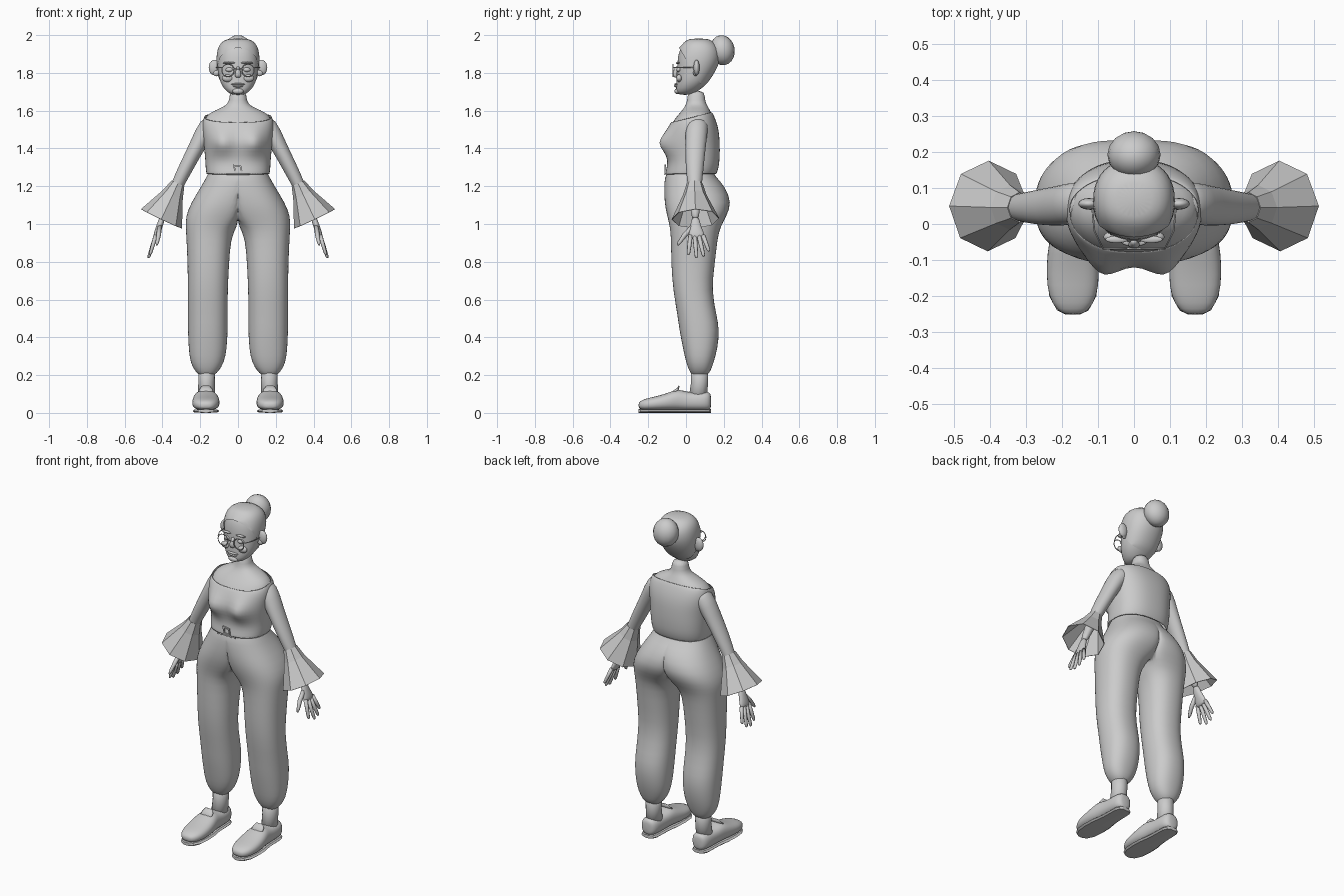
import bpy, bmesh, math
from mathutils import Vector, Matrix

if "Cube" in bpy.data.objects:
    bpy.data.objects.remove(bpy.data.objects["Cube"], do_unlink=True)

grey = bpy.data.materials.new("plain grey")
grey.use_nodes = True
COLOUR = (0.6, 0.6, 0.6, 1)
grey.diffuse_color = COLOUR
grey.node_tree.nodes["Principled BSDF"].inputs["Base Color"].default_value = COLOUR


def finish(name, bm, mirror=False, subsurf=0, smooth=True, thick=0):
    bmesh.ops.recalc_face_normals(bm, faces=bm.faces)
    me = bpy.data.meshes.new(name)
    bm.to_mesh(me)
    bm.free()
    me.materials.append(grey)
    if smooth:
        me.shade_smooth()
    ob = bpy.data.objects.new(name, me)
    bpy.context.collection.objects.link(ob)
    if mirror:
        m = ob.modifiers.new("mirror", 'MIRROR')
        m.use_clip = True
        m.merge_threshold = 0.0005
    if thick:
        ob.modifiers.new("thickness", 'SOLIDIFY').thickness = thick
    if subsurf:
        s = ob.modifiers.new("smoothing", 'SUBSURF')
        s.levels = s.render_levels = subsurf
    return ob


def ring(c, u, v, n, e=2.0):
    """Superellipse section around c with half axes u and v."""
    pts = []
    for i in range(n):
        a = math.tau * i / n
        p, q = math.cos(a), math.sin(a)
        p = math.copysign(abs(p) ** (2 / e), p)
        q = math.copysign(abs(q) ** (2 / e), q)
        pts.append(Vector(c) + Vector(u) * p + Vector(v) * q)
    return pts


def loft(rings, caps=True):
    bm = bmesh.new()
    rows = [[bm.verts.new(p) for p in r] for r in rings]
    n = len(rows[0])
    for a, b in zip(rows, rows[1:]):
        for i in range(n):
            j = (i + 1) % n
            bm.faces.new((a[i], a[j], b[j], b[i]))
    if caps:
        bm.faces.new(rows[0])
        bm.faces.new(rows[-1])
    return bm


def level(z, front, back, hw, n, grow=0, e=2.2, x=0):
    """Horizontal section given by its front, back and half width."""
    return ring((x, (front + back) / 2, z), (hw + grow, 0, 0),
                (0, (back - front) / 2 + grow, 0), n, e)


def tube(name, path, n=10, caps=True, **kw):
    """Path of (point, thickness radius, y radius)."""
    pts = [Vector(p[0]) for p in path]
    rings = []
    for i, (c, ru, rv) in enumerate(path):
        t = (pts[min(i + 1, len(pts) - 1)] - pts[max(i - 1, 0)]).normalized()
        u = Vector((0, 1, 0)).cross(t).normalized()
        rings.append(ring(c, u * ru, t.cross(u) * rv, n))
    return finish(name, loft(rings, caps), **kw)


def ball(name, c, r, tilt=0, **kw):
    bm = bmesh.new()
    mat = Matrix.Translation(c) @ Matrix.Rotation(tilt, 4, 'X') @ Matrix.Diagonal((*r, 1))
    bmesh.ops.create_uvsphere(bm, u_segments=16, v_segments=10, radius=1, matrix=mat)
    return finish(name, bm, **kw)


def cut(bm, point, normal):
    geom = bm.verts[:] + bm.edges[:] + bm.faces[:]
    bmesh.ops.bisect_plane(bm, geom=geom, plane_co=point, plane_no=normal, clear_outer=True)


# Head and hair: z, front, back, half width
HEAD = [(1.683, -.04, .03, .03), (1.70, -.055, .06, .062), (1.74, -.052, .11, .092),
        (1.78, -.05, .137, .103), (1.83, -.047, .167, .110), (1.88, -.046, .182, .113),
        (1.93, -.033, .175, .105), (1.96, -.008, .145, .086), (1.98, .02, .115, .05)]
finish("head", loft([level(*r, 20) for r in HEAD]), subsurf=1)
hair = loft([level(z + .003, f, b, w, 20, .004) for z, f, b, w in HEAD])
cut(hair, (0, -.035, 1.93), (0, -.21, -.125))
finish("hair", hair, subsurf=1)
ball("hair_bun", (0, .192, 1.92), (.074, .066, .08), tilt=.15)

# Face details
ball("ears", (.125, .056, 1.828), (.03, .016, .041), mirror=True)
ball("ear_lobes", (.115, .05, 1.80), (.018, .012, .018), mirror=True)
ball("eyes", (.046, -.038, 1.817), (.02, .013, .012), mirror=True)
ball("cheeks", (.055, -.036, 1.772), (.03, .016, .02), mirror=True)
tube("nose", [((0, -.045, 1.835), .01, .01), ((0, -.055, 1.81), .012, .012),
              ((0, -.06, 1.785), .02, .013), ((0, -.05, 1.775), .012, .006)], subsurf=1)
ball("upper_lip", (0, -.05, 1.74), (.036, .012, .006))
ball("lower_lip", (0, -.05, 1.73), (.028, .013, .007))
ball("chin", (0, -.045, 1.703), (.03, .016, .016))
ball("eyebrows", (.048, -.043, 1.853), (.032, .01, .006), mirror=True)

# Spectacles: rims, bridge and side arms
rims = loft([ring((.053 + .033 * math.cos(a), -.068, 1.813 + .033 * math.sin(a)),
                  (.0025 * math.cos(a), 0, .0025 * math.sin(a)), (0, .0025, 0), 6)
             for a in [math.tau * i / 24 for i in range(25)]], caps=False)
finish("spectacle_rims", rims, mirror=True)
tube("spectacle_bridge", [((-.021, -.068, 1.82), .0025, .0025),
                          ((.021, -.068, 1.82), .0025, .0025)], n=6)
arm_rings = [ring((x, y, 1.828), (.0025, 0, 0), (0, 0, .0025), 6)
             for x, y in [(.086, -.068), (.11, -.02), (.117, .055)]]
finish("spectacle_arms", loft(arm_rings), mirror=True)

# Neck, shoulders and blouse: z, front, back, half width
TORSO = [(1.71, .01, .1, .045), (1.65, .006, .1, .045), (1.625, -.004, .115, .066),
         (1.603, -.02, .126, .12), (1.575, -.045, .142, .172), (1.53, -.08, .16, .186),
         (1.48, -.1, .17, .182), (1.43, -.108, .173, .176), (1.385, -.1, .174, .172),
         (1.34, -.092, .172, .168), (1.3, -.096, .168, .166), (1.262, -.105, .155, .162)]
finish("neck_and_shoulders", loft([level(*r, 24) for r in TORSO[:8]]), subsurf=1)
blouse = loft([level(*r, 32, .006, 2.4) for r in TORSO[3:]], caps=False)
for v in blouse.verts:
    if v.co.y < 0:
        bust = math.exp(-((abs(v.co.x) - .085) / .05) ** 2 - ((v.co.z - 1.43) / .05) ** 2)
        v.co.y -= .055 * bust
cut(blouse, (0, .05, 1.572), (0, -.25, 1))
finish("blouse", blouse, subsurf=1, thick=.004)

# Belt buckle
buckle = loft([ring((0, -.113, 1.289), (w, 0, 0), (0, 0, w * .75), 4)
               for w in (.036, .022)], caps=False)
bmesh.ops.rotate(buckle, verts=buckle.verts, cent=(0, -.113, 1.289),
                 matrix=Matrix.Rotation(math.pi / 4, 3, 'Y'))
finish("belt_buckle", buckle, smooth=False, thick=.008)
tube("belt_tongue", [((-.06, -.112, 1.264), .004, .006), ((.06, -.112, 1.264), .004, .006)], n=4)

# Trousers, one half mirrored: z, centre x, half width, front, back
HALF = [(1.285, 0, .15, -.095, .14), (1.25, 0, .168, -.112, .158), (1.2, .01, .185, -.117, .208),
        (1.11, .06, .192, -.116, .245), (1.04, .1, .178, -.1, .214), (.985, .14, .138, -.086, .184),
        (.93, .156, .118, -.08, .168), (.78, .157, .11, -.079, .152), (.65, .16, .106, -.069, .136),
        (.52, .16, .106, -.046, .162), (.44, .16, .106, -.036, .178), (.34, .16, .102, -.016, .168),
        (.265, .163, .09, .0, .146), (.22, .165, .062, .018, .13), (.205, .165, .045, .03, .115)]
trousers = loft([level(z, f, b, w, 24, x=c, e=2.3) for z, c, w, f, b in HALF], caps=False)
for v in trousers.verts:
    v.co.x = max(v.co.x, 0)
inner = [f for f in trousers.faces if all(v.co.x < 1e-5 for v in f.verts)]
bmesh.ops.delete(trousers, geom=inner, context='FACES')
finish("trousers", trousers, mirror=True, subsurf=1)

# Ankles and slip-on shoes
tube("ankles", [((.165, .072, .26), .046, .048), ((.166, .072, .16), .044, .046),
                ((.168, .06, .06), .046, .05)], n=14, mirror=True)
SHOE = [(-.252, .02, .03, .05), (-.24, .046, .016, .066), (-.2, .069, .012, .08),
        (-.14, .075, .012, .092), (-.08, .072, .012, .113), (-.04, .064, .012, .128),
        (0, .059, .012, .112), (.05, .057, .012, .11), (.1, .055, .012, .113),
        (.125, .042, .014, .112), (.133, .022, .03, .09)]
shoes = [ring((.17, y, (lo + hi) / 2), (w, 0, 0), (0, 0, (hi - lo) / 2), 16, 2.5)
         for y, w, lo, hi in SHOE]
finish("shoes", loft(shoes), mirror=True, subsurf=1)
sole = [ring((.17, y, .01), (w * .95, 0, 0), (0, 0, .01), 8, 4) for y, w, lo, hi in SHOE]
finish("shoe_soles", loft(sole), mirror=True, smooth=False)
tube("shoe_tongues", [((.17, -.075, .1), .04, .01), ((.17, -.045, .125), .036, .008),
                      ((.17, -.036, .143), .022, .003)], mirror=True)

# Arms with flared open cuffs
tube("arms", [((.11, .062, 1.54), .05, .055), ((.16, .058, 1.52), .058, .062),
              ((.212, .05, 1.42), .043, .057), ((.27, .046, 1.31), .04, .05),
              ((.325, .046, 1.2), .034, .038), ((.37, .048, 1.1), .024, .026),
              ((.405, .05, 1.02), .018, .022)], n=14, mirror=True, subsurf=1)
tube("flared_cuffs", [((.318, .046, 1.215), .037, .042), ((.345, .046, 1.155), .058, .062),
                      ((.405, .05, 1.028), .12, .126)], n=8, caps=False, mirror=True,
     smooth=False, thick=.003)

# Hands
tube("palms", [((.398, .05, 1.04), .017, .021), ((.415, .05, .99), .017, .028),
               ((.43, .055, .95), .017, .043), ((.438, .057, .92), .013, .044)],
     n=12, mirror=True, subsurf=1)
TIPS = [(.466, .012, .836), (.474, .056, .82), (.472, .094, .828), (.462, .122, .856)]
for i, (name, tip) in enumerate(zip(("index", "middle", "ring", "little"), TIPS)):
    base = Vector((.435, .024 + .022 * i, .94))
    tip = Vector(tip)
    tube(name + "_fingers", [(base, .011, .012), (base.lerp(tip, .55), .01, .011),
                             (base.lerp(tip, .92), .008, .009), (tip, .004, .005)],
         n=8, mirror=True)
tube("thumbs", [((.415, .035, .985), .013, .014), ((.42, -.008, .94), .012, .013),
                ((.428, -.035, .902), .009, .01), ((.43, -.045, .888), .004, .005)],
     n=8, mirror=True)
